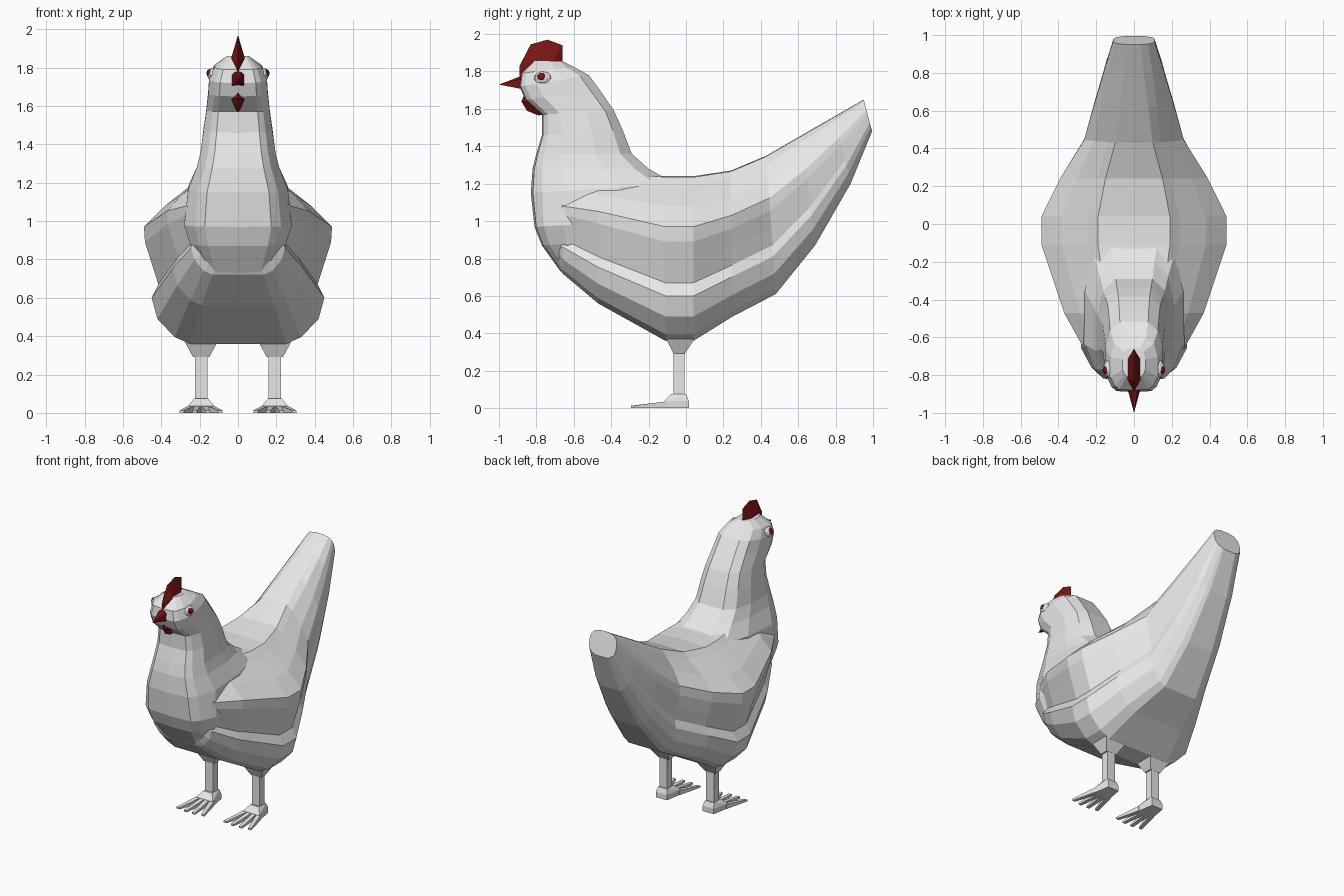
import bpy, bmesh
from mathutils import Vector

if "Cube" in bpy.data.objects:
    bpy.data.objects.remove(bpy.data.objects["Cube"])


def material(name, rgb):
    m = bpy.data.materials.new(name)
    m.diffuse_color = (*rgb, 1)
    m.use_nodes = True
    m.node_tree.nodes["Principled BSDF"].inputs["Base Color"].default_value = m.diffuse_color
    return m


GREY = material("feather grey", (0.8, 0.8, 0.8))
RED = material("dark red", (0.2, 0.007, 0.007))


def finish(bm, name, mat):
    bmesh.ops.recalc_face_normals(bm, faces=bm.faces)
    me = bpy.data.meshes.new(name)
    bm.to_mesh(me)
    bm.free()
    me.materials.append(mat)
    ob = bpy.data.objects.new(name, me)
    bpy.context.collection.objects.link(ob)
    return ob


def loft(name, half_rings, mat):
    """Skin half rings (first and last point on x = 0), mirrored across x."""
    bm = bmesh.new()
    rings = []
    for half in half_rings:
        full = half + [(-x, y, z) for x, y, z in half[-2:0:-1]]
        rings.append([bm.verts.new(p) for p in full])
    n = len(rings[0])
    for a, b in zip(rings, rings[1:]):
        for i in range(n):
            j = (i + 1) % n
            bm.faces.new((a[i], a[j], b[j], b[i]))
    for r in (rings[0], rings[-1]):
        bmesh.ops.triangulate(bm, faces=[bm.faces.new(r)])
    return finish(bm, name, mat)


def hull(name, points, mat, mirror_x=False):
    """Convex solid from points, optionally mirrored across x."""
    pts = set(points)
    if mirror_x:
        pts |= {(-x, y, z) for x, y, z in points}
    bm = bmesh.new()
    for p in sorted(pts):
        bm.verts.new(p)
    res = bmesh.ops.convex_hull(bm, input=bm.verts)
    junk = {v for v in res["geom_interior"] if isinstance(v, bmesh.types.BMVert)}
    bmesh.ops.delete(bm, geom=list(junk), context="VERTS")
    return finish(bm, name, mat)


def slab(x, y, z, hx, hy=0.0):
    """Four corners of a horizontal rectangle."""
    return [(x + i * hx, y + j * hy, z) for i in (-1, 1) for j in (-1, 1)]


def ball(name, centre, radii, mat):
    bm = bmesh.new()
    bmesh.ops.create_uvsphere(bm, u_segments=10, v_segments=6, radius=1)
    for v in bm.verts:
        v.co = Vector(centre) + Vector(radii) * v.co
    return finish(bm, name, mat)


# Body: belly, wing crease, wing and back in one profile (half width, height)
BODY = [(0, .36), (.25, .36), (.33, .395), (.42, .49), (.45, .60), (.415, .67),
        (.45, .78), (.485, .89), (.49, .97), (.38, 1.08), (.24, 1.19), (.19, 1.235), (0, 1.24)]
# bottom y, bottom z, top y, top z, half width, roundness toward the tail
BODY_RINGS = [
    (-.73, .86, -.73, 1.18, .14, .3), (-.66, .72, -.66, 1.24, .265, 0),
    (-.47, .56, -.47, 1.27, .37, 0), (-.11, .36, -.11, 1.24, .49, 0),
    (.04, .36, .04, 1.24, .49, 0), (.25, .49, .24, 1.27, .39, 0),
    (.48, .61, .43, 1.35, .265, .2), (.69, .87, .62, 1.46, .21, .5),
    (.88, 1.2, .8, 1.563, .155, .75), (.995, 1.48, .95, 1.65, .11, 1)]
rings = []
for yb, zb, yt, zt, w, rnd in BODY_RINGS:
    ring = []
    for px, pz in BODY:
        t = (pz - .36) / .88
        oval = (1 - abs(2 * t - 1) ** 3) ** (1 / 3) if px else 0
        if t == 0 and px:
            oval = .45
        x = w * ((1 - rnd) * px / .49 + rnd * oval)
        ring.append((x, yb + (yt - yb) * t, zb + (zt - zb) * t))
    rings.append(ring)
body = loft("body", rings, GREY)

# Breast, neck and head: (fraction from front to back, share of half width)
NECK = [(0, 0), (.015, .62), (.08, .8), (.25, 1), (.62, 1), (.88, .84), (1, .5), (1, 0)]
# front y, front z, back y, back z, half width
NECK_RINGS = [
    (-.67, .73, -.3, .8, .19), (-.77, .87, -.25, .9, .25), (-.81, .97, -.2, 1.0, .28),
    (-.83, 1.15, -.06, 1.2, .26), (-.82, 1.28, -.2, 1.28, .215), (-.80, 1.36, -.29, 1.36, .195),
    (-.77, 1.46, -.34, 1.49, .18), (-.77, 1.57, -.385, 1.59, .165), (-.86, 1.65, -.46, 1.70, .155),
    (-.89, 1.72, -.52, 1.78, .15), (-.88, 1.79, -.6, 1.825, .125), (-.81, 1.86, -.66, 1.855, .06)]
neck = loft("neck_and_head", [
    [(w * s, yf + (yb - yf) * u, zf + (zb - zf) * u) for u, s in NECK]
    for yf, zf, yb, zb, w in NECK_RINGS], GREY)

# Join body and neck into one skin
mod = body.modifiers.new("join", "BOOLEAN")
mod.operation, mod.solver, mod.object = "UNION", "EXACT", neck
bpy.context.view_layer.objects.active = body
bpy.ops.object.modifier_apply(modifier="join")
bpy.data.objects.remove(neck)

# Comb, beak and wattle
hull("comb", [(0, -.89, 1.77), (0, -.89, 1.83), (0, -.83, 1.945), (0, -.74, 1.97), (0, -.66, 1.94),
              (0, -.66, 1.84), (.035, -.82, 1.85), (.035, -.72, 1.85)], RED, True)
hull("beak", [(0, -1, 1.73), (.035, -.87, 1.705), (.035, -.87, 1.765), (.02, -.87, 1.78)], RED, True)
hull("wattle", [(0, -.86, 1.69), (0, -.88, 1.64), (0, -.85, 1.59), (0, -.79, 1.565), (0, -.75, 1.57),
                (.035, -.84, 1.635), (.035, -.77, 1.62)], RED, True)

for s, side in ((1, "left"), (-1, "right")):
    # Eye socket and pupil
    ball(f"eyelid_{side}", (s * .125, -.765, 1.762), (.037, .052, .038), GREY)
    ball(f"eye_{side}", (s * .147, -.772, 1.77), (.018, .025, .023), RED)
    # Thigh and shank
    cx = s * .192
    hull(f"thigh_{side}", slab(cx, -.03, .37, .085, .075) + slab(cx, -.037, .29, .042, .03), GREY)
    hull(f"shank_{side}", slab(cx, -.037, .30, .032, .029) + slab(cx, -.037, .06, .032, .029), GREY)
    # Foot with four spread toes
    hull(f"foot_{side}", slab(cx, -.04, .075, .036, .04) + slab(cx, .015, .04, .045)
         + slab(cx, .015, 0, .045) + slab(cx, -.12, .035, .068) + slab(cx, -.12, 0, .068), GREY)
    for k in (-1.5, -.5, .5, 1.5):
        bx, tx, ty = cx + k * .034, cx + k * .067, -.30 + .012 * abs(k)
        hull(f"toe_{side}_{k + 2.5:.0f}", slab(bx, -.10, .036, .017) + slab(bx, -.10, 0, .017)
             + slab(tx, ty, .013, .012) + slab(tx, ty, 0, .012), GREY)
